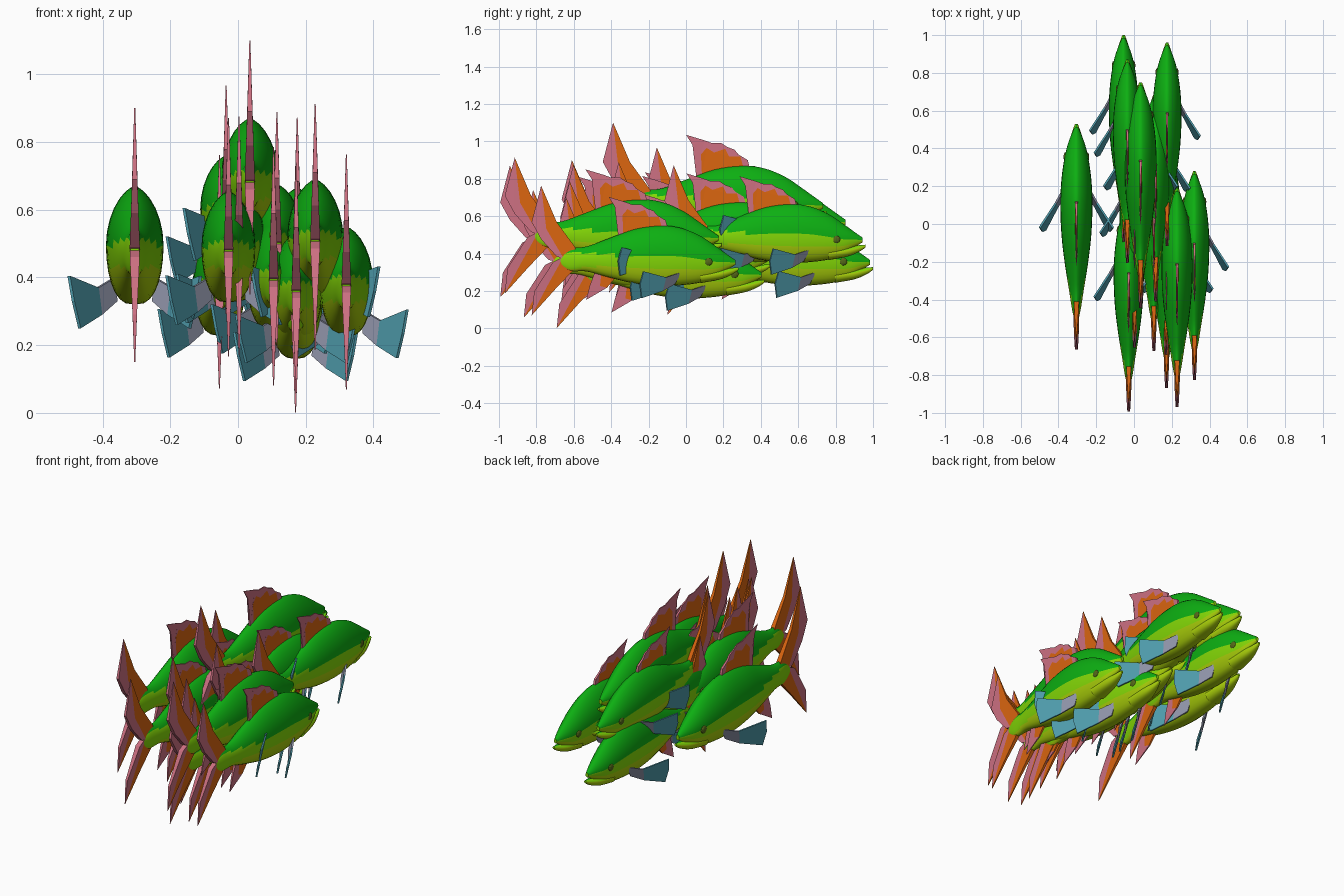
import bpy, bmesh, math
from mathutils import Vector

if "Cube" in bpy.data.objects:
    bpy.data.objects.remove(bpy.data.objects["Cube"])


def material(name, rgb):
    m = bpy.data.materials.new(name)
    m.diffuse_color = (*rgb, 1)
    m.use_nodes = True
    m.node_tree.nodes["Principled BSDF"].inputs["Base Color"].default_value = m.diffuse_color
    return m


GREEN = material("back_green", (0.004, 0.43, 0.006))
LIME = material("side_lime", (0.23, 0.69, 0.002))
BELLY = material("belly_yellow_green", (0.39, 0.61, 0.003))
ORANGE = material("fin_orange", (0.70, 0.13, 0.005))
PINK = material("fin_pink", (0.60, 0.16, 0.22))
BLUE = material("fin_blue", (0.08, 0.34, 0.42))
GREY = material("fin_grey", (0.28, 0.30, 0.40))
DARK = material("eye_olive", (0.09, 0.14, 0.01))


def finish(bm, name, mats):
    bmesh.ops.recalc_face_normals(bm, faces=bm.faces[:])
    me = bpy.data.meshes.new(name)
    bm.to_mesh(me)
    bm.free()
    for m in mats:
        me.materials.append(m)
    return me


def spline(a, b, c, d, t):
    return 0.5 * (2 * b + (c - a) * t + (2 * a - 5 * b + 4 * c - d) * t * t
                  + (3 * b - a - 3 * c + d) * t ** 3)


def loft(name, stations, mats, rule, steps=4, sides=28):
    """Skin sections (y, top, bottom, half width): arched above, full below."""
    rows = []
    n = len(stations)
    for i in range(n - 1):
        quad = [Vector(stations[min(max(k, 0), n - 1)]) for k in range(i - 1, i + 3)]
        rows += [spline(*quad, s / steps) for s in range(steps)]
    rows.append(Vector(stations[-1]))
    bm = bmesh.new()
    rings = []
    for y, top, bot, w in rows:
        mid, h = (top + bot) / 2, (top - bot) / 2
        ring = []
        for k in range(sides):
            a = 2 * math.pi * k / sides
            c, s = math.cos(a), math.sin(a)
            x = w * math.copysign(abs(c) ** (1.3 if s > 0 else 0.75), c)
            ring.append(bm.verts.new((x, y, mid + h * s)))
        rings.append(ring)
    for i in range(len(rings) - 1):
        y, top, bot, w = (rows[i] + rows[i + 1]) / 2
        for k in range(sides):
            j = (k + 1) % sides
            f = bm.faces.new((rings[i][k], rings[i][j], rings[i + 1][j], rings[i + 1][k]))
            f.smooth = True
            z = f.calc_center_median().z
            f.material_index = rule((z - bot) / (top - bot), y)
    bm.faces.new(rings[0]).material_index = 1
    bm.faces.new(rings[-1]).material_index = 1
    return finish(bm, name, mats)


def plate(name, outlines, mats, thick, root, reach):
    """Upright fin from (y, z) outlines, one colour each, thinning away from its root."""
    bm = bmesh.new()
    for idx, pts in enumerate(outlines):
        sides = [[bm.verts.new((s * thick * max(0.1, 1 - abs(z - root) / reach), y, z))
                  for y, z in pts] for s in (-1, 1)]
        faces = [bm.faces.new(sides[0]), bm.faces.new(sides[1][::-1])]
        for k in range(len(pts)):
            j = (k + 1) % len(pts)
            faces.append(bm.faces.new((sides[0][k], sides[0][j], sides[1][j], sides[1][k])))
        for f in faces:
            f.material_index = idx
    bmesh.ops.triangulate(bm, faces=[f for f in bm.faces if len(f.verts) > 4])
    return finish(bm, name, mats)


def body_colour(t, y):
    # The green narrows to a ridge toward the tail
    ramp = min(max((-0.72 - y) / 0.22, 0), 1)
    return 0 if t > 0.55 + 0.27 * ramp else 1 if t > 0.32 - 0.2 * ramp else 2


# Body: nose at y = 0, highest point of the back at z = 0
body = loft("body", [
    (-0.018, -0.20, -0.228, 0.010), (-0.07, -0.163, -0.26, 0.032),
    (-0.13, -0.12, -0.30, 0.052), (-0.22, -0.06, -0.33, 0.070),
    (-0.33, -0.015, -0.345, 0.082), (-0.45, 0.0, -0.35, 0.085),
    (-0.60, -0.02, -0.335, 0.078), (-0.75, -0.075, -0.30, 0.060),
    (-0.88, -0.122, -0.265, 0.039), (-0.97, -0.13, -0.265, 0.025),
    (-1.03, -0.16, -0.235, 0.013)],
    [GREEN, LIME, BELLY], body_colour)

# Lower jaw, jutting past the snout
jaw = loft("lower_jaw", [
    (0.0, -0.242, -0.258, 0.007), (-0.04, -0.245, -0.285, 0.022),
    (-0.11, -0.25, -0.313, 0.042), (-0.22, -0.26, -0.333, 0.055)],
    [GREEN, LIME, BELLY], lambda t, y: 0 if t > 0.93 else 1 if t > 0.6 else 2)

# Two-lobed tail: orange in front, pink along the trailing side
tail_top = plate("tail_upper_lobe", [
    [(-0.94, -0.13), (-1.05, 0.02), (-1.14, 0.23), (-1.11, -0.02), (-1.01, -0.19), (-0.94, -0.2)],
    [(-1.14, 0.23), (-1.195, 0.02), (-1.14, -0.08), (-1.05, -0.18), (-1.01, -0.19), (-1.11, -0.02)]],
    [ORANGE, PINK], 0.015, -0.18, 0.41)
tail_low = plate("tail_lower_lobe", [
    [(-0.94, -0.19), (-0.95, -0.255), (-1.06, -0.37), (-1.195, -0.52), (-1.11, -0.36), (-1.01, -0.18)],
    [(-1.01, -0.18), (-1.11, -0.36), (-1.195, -0.52), (-1.18, -0.38), (-1.07, -0.21)]],
    [ORANGE, PINK], 0.015, -0.2, 0.32)

# Dorsal fin with a ragged crest
dorsal = plate("dorsal_fin", [
    [(-0.44, -0.02), (-0.46, 0.05), (-0.52, 0.05), (-0.54, 0.09), (-0.60, 0.07), (-0.64, 0.095),
     (-0.67, 0.06), (-0.665, -0.05)],
    [(-0.41, -0.01), (-0.42, 0.03), (-0.47, 0.06), (-0.49, 0.085), (-0.53, 0.10), (-0.56, 0.12),
     (-0.61, 0.12), (-0.65, 0.135), (-0.75, 0.165), (-0.715, 0.11), (-0.70, 0.05), (-0.695, -0.06),
     (-0.665, -0.05), (-0.67, 0.06), (-0.64, 0.095), (-0.60, 0.07), (-0.54, 0.09), (-0.52, 0.05),
     (-0.46, 0.05), (-0.44, -0.02)]],
    [ORANGE, PINK], 0.008, 0.0, 0.18)

# Anal fin
anal = plate("anal_fin", [
    [(-0.70, -0.29), (-0.76, -0.36), (-0.80, -0.35), (-0.79, -0.26)],
    [(-0.76, -0.36), (-0.88, -0.43), (-0.86, -0.35), (-0.83, -0.27), (-0.79, -0.26), (-0.80, -0.35)]],
    [ORANGE, PINK], 0.008, -0.28, 0.17)


# Pectoral fins, swept out and back on both sides
def pectorals():
    bm = bmesh.new()
    outline = [[(0.06, -0.33, -0.27), (0.11, -0.42, -0.30), (0.10, -0.44, -0.38), (0.055, -0.37, -0.34)],
               [(0.11, -0.42, -0.30), (0.195, -0.55, -0.265), (0.182, -0.57, -0.34),
                (0.163, -0.56, -0.42), (0.10, -0.44, -0.38)]]
    for s in (-1, 1):
        for idx, pts in enumerate(outline):
            a = [bm.verts.new((s * (x + 0.004), y + 0.003, z)) for x, y, z in pts]
            b = [bm.verts.new((s * (x - 0.004), y - 0.003, z)) for x, y, z in pts]
            faces = [bm.faces.new(a), bm.faces.new(b[::-1])]
            for k in range(len(pts)):
                j = (k + 1) % len(pts)
                faces.append(bm.faces.new((a[k], b[k], b[j], a[j])))
            for f in faces:
                f.material_index = idx
    return finish(bm, "pectoral_fins", [GREY, BLUE])


# Eyes: flattened beads on the cheeks
def eyes():
    bm = bmesh.new()
    for s in (-1, 1):
        v = bmesh.ops.create_uvsphere(bm, u_segments=12, v_segments=8, radius=0.025)["verts"]
        bmesh.ops.scale(bm, vec=(0.4, 1, 0.9), verts=v)
        bmesh.ops.translate(bm, vec=(s * 0.058, -0.175, -0.21), verts=v)
    return finish(bm, "eyes", [DARK])


parts = [body, jaw, tail_top, tail_low, dorsal, anal, pectorals(), eyes()]

# The school: x, nose y, height of back, scale
school = [
    (-0.305, 0.53, 0.67, 1.0), (-0.055, 1.0, 0.55, 0.92),
    (-0.035, 0.87, 0.76, 0.90), (0.035, 0.75, 0.87, 1.0),
    (0.175, 0.96, 0.665, 0.90), (0.32, 0.28, 0.55, 0.925),
    (0.228, 0.19, 0.69, 0.97), (-0.028, 0.13, 0.655, 0.94),
    (0.105, 0.45, 0.57, 0.94), (0.003, 0.47, 0.66, 0.94),
    (0.115, 0.70, 0.675, 0.93), (0.170, 0.42, 0.485, 0.93),
    (0.172, 0.22, 0.53, 0.91)]
for i, (x, y, z, s) in enumerate(school, 1):
    for me in parts:
        ob = bpy.data.objects.new(f"fish_{i}_{me.name}", me)
        ob.location = (x, y, z)
        ob.scale = (s, s, s)
        bpy.context.collection.objects.link(ob)
